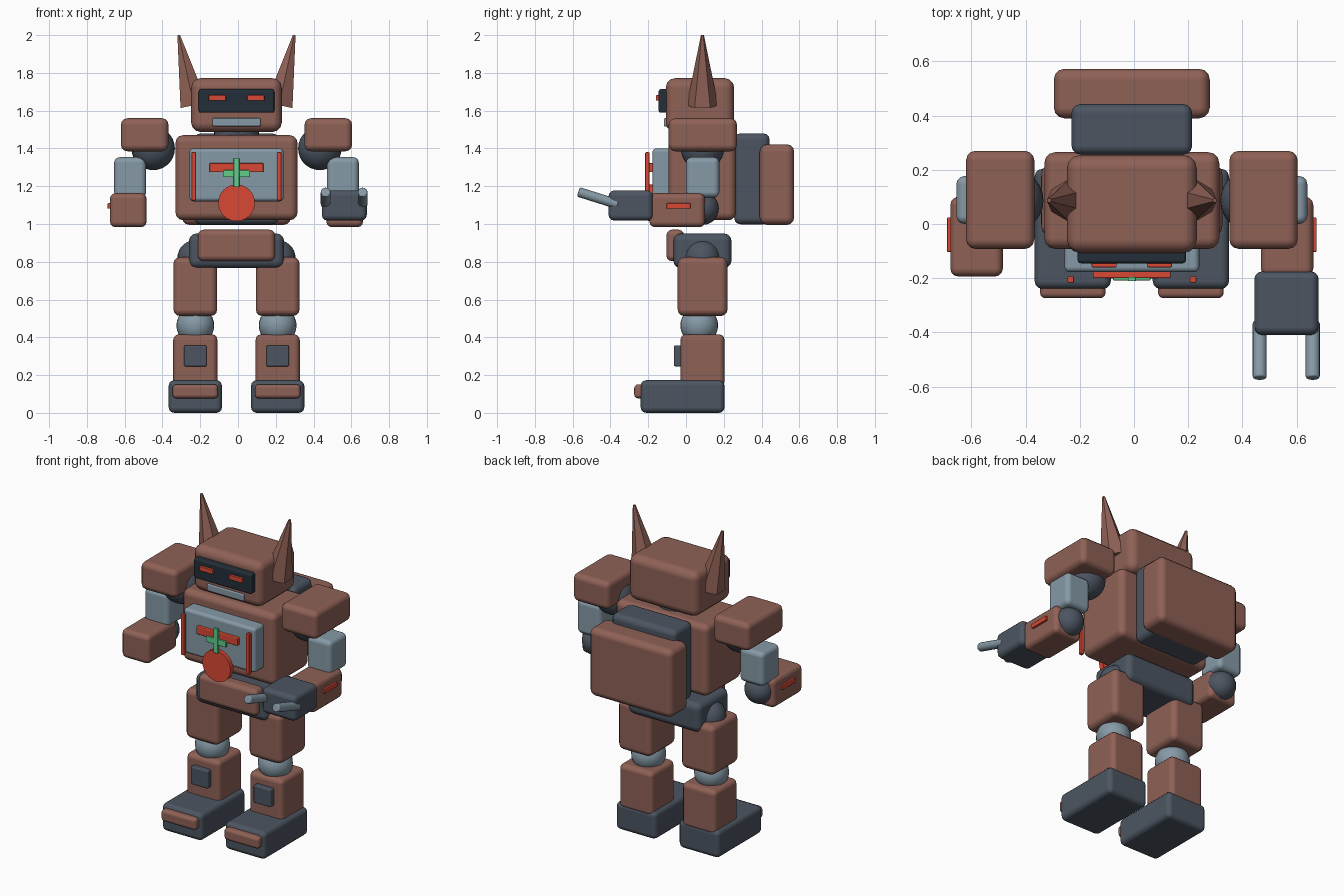
import bpy, bmesh, math
from mathutils import Vector

if "Cube" in bpy.data.objects:
    bpy.data.objects.remove(bpy.data.objects["Cube"])

C = -0.008   # x of the body's mirror plane
CY = 0.087   # y of the main joint axis


def material(name, rgb):
    lin = [(c / 255 / 12.92) if c < 10 else ((c / 255 + 0.055) / 1.055) ** 2.4 for c in rgb]
    m = bpy.data.materials.new(name)
    m.diffuse_color = (*lin, 1)
    m.use_nodes = True
    m.node_tree.nodes["Principled BSDF"].inputs["Base Color"].default_value = m.diffuse_color
    return m


BROWN = material("brown_armour", (143, 97, 86))
DARK = material("dark_steel", (76, 85, 97))
LIGHT = material("light_steel", (134, 154, 167))
BLACK = material("visor_black", (36, 46, 56))
RED = material("signal_red", (216, 72, 52))
GREEN = material("signal_green", (98, 205, 138))


def finish(bm, name, mat, smooth=True):
    me = bpy.data.meshes.new(name)
    bm.to_mesh(me)
    bm.free()
    for p in me.polygons:
        p.use_smooth = smooth
    me.materials.append(mat)
    ob = bpy.data.objects.new(name, me)
    bpy.context.collection.objects.link(ob)
    return ob


def box(name, mat, x, y, z, bevel=0.035):
    """Rounded box from (min, max) ranges."""
    bm = bmesh.new()
    bmesh.ops.create_cube(bm, size=1)
    for v in bm.verts:
        v.co = [(r[0] + r[1]) / 2 + c * (r[1] - r[0]) for r, c in zip((x, y, z), v.co)]
    ob = finish(bm, name, mat)
    b = ob.modifiers.new("round", 'BEVEL')
    b.width = bevel
    b.segments = 3
    b.harden_normals = True
    return ob


def mid(half, cx=C):
    return (cx - half, cx + half)


def ball(name, mat, co, r):
    bm = bmesh.new()
    bmesh.ops.create_uvsphere(bm, u_segments=24, v_segments=14, radius=r)
    bmesh.ops.translate(bm, verts=bm.verts, vec=co)
    return finish(bm, name, mat)


def rod(name, mat, a, b, r1, r2, sides, bevel=0, smooth=True):
    """Cylinder or cone between two points."""
    a, b = Vector(a), Vector(b)
    d = b - a
    bm = bmesh.new()
    bmesh.ops.create_cone(bm, cap_ends=True, segments=sides, radius1=r1, radius2=r2, depth=d.length)
    rot = Vector((0, 0, 1)).rotation_difference(d.normalized()).to_matrix()
    bmesh.ops.rotate(bm, verts=bm.verts, matrix=rot)
    bmesh.ops.translate(bm, verts=bm.verts, vec=(a + b) / 2)
    ob = finish(bm, name, mat, smooth)
    if bevel:
        m = ob.modifiers.new("round", 'BEVEL')
        m.width = bevel
        m.segments = 2
        m.limit_method = 'ANGLE'
        m.angle_limit = math.radians(50)
        m.harden_normals = True
    elif smooth:
        bpy.ops.object.select_all(action='DESELECT')
        ob.select_set(True)
        bpy.context.view_layer.objects.active = ob
        bpy.ops.object.shade_smooth_by_angle(angle=math.radians(35))
    return ob


# Head
box("head", BROWN, mid(.24), (-.107, .255), (1.487, 1.772), .05)
box("visor", BLACK, mid(.2), (-.145, -.09), (1.589, 1.714), .012)
box("mouth", LIGHT, mid(.127), (-.117, -.08), (1.517, 1.56), .006)
rod("neck", DARK, (C, CY, 1.42), (C, CY, 1.53), .12, .12, 24)

# Torso and chest details
box("torso", BROWN, mid(.323), (-.092, .265), (1.02, 1.47), .04)
box("chest_plate", LIGHT, mid(.249), (-.178, -.07), (1.12, 1.4), .02)
box("chest_bar", RED, mid(.143), (-.2, -.17), (1.274, 1.322), .005)
box("cross_upright", GREEN, mid(.015), (-.211, -.195), (1.195, 1.348), .003)
box("cross_arm", GREEN, mid(.069), (-.208, -.195), (1.248, 1.285), .003)
rod("chest_disc", RED, (C, -.17, 1.112), (C, -.202, 1.112), .097, .097, 32)

# Backpack
box("backpack_mount", DARK, mid(.223), (.255, .443), (.998, 1.48))
box("backpack", BROWN, mid(.288), (.39, .573), (.995, 1.422), .04)

# Pelvis
box("pelvis", DARK, mid(.252), (-.067, .241), (.766, .95), .04)
box("belt_plate", BROWN, mid(.204), (-.104, -.01), (.803, .97), .03)

for side, s in (("left", -1), ("right", 1)):
    def at(x, half):
        return mid(half, C + s * x)

    def part(name, *args):
        return box(side + "_" + name, *args)

    # Ears, eyes and chest strips
    rod(side + "_ear", BROWN, (C + s * .226, CY, 1.629), (C + s * .306, CY, 2.0),
        .083, .008, 6, smooth=False)
    part("eye", RED, at(.102, .046), (-.16, -.135), (1.653, 1.682), .004)
    part("chest_strip", RED, at(.226, .012), (-.216, -.194), (1.125, 1.38), .004)

    # Arms
    ball(side + "_shoulder", DARK, (C + s * .441, CY, 1.4), .115)
    part("shoulder_pad", BROWN, at(.486, .126), (-.092, .27), (1.385, 1.56), .035)
    part("upper_arm", LIGHT, at(.563, .085), (0, .177), (1.14, 1.354), .03)
    ball(side + "_elbow", DARK, (C + s * .563, CY, 1.082), .087)
    part("forearm", BROWN, at(.573, .097), (-.194, .1), (.983, 1.163), .03)
    part("forearm_light", RED, at(.67, .012), (-.103, .024), (1.081, 1.11), .004)

    # Legs
    ball(side + "_hip", DARK, (C + s * .218, CY, .82), .095)
    part("thigh", BROWN, at(.218, .116), (-.044, .22), (.513, .824), .035)
    ball(side + "_knee", LIGHT, (C + s * .218, .07, .463), .1)
    part("shin", BROWN, at(.218, .117), (-.03, .204), (.14, .416), .03)
    part("shin_plate", DARK, at(.218, .06), (-.064, -.01), (.246, .357), .008)
    part("foot", DARK, at(.218, .141), (-.24, .204), (0, .173), .03)
    part("toe", BROWN, at(.218, .121), (-.274, -.2), (.077, .151), .02)

# Gripper on the right forearm
box("gripper_base", DARK, mid(.119, .563), (-.41, -.175), (1.018, 1.178), .03)
for i, s in enumerate((-1, 1)):
    x = .562 + s * .098
    rod("gripper_prong_%d" % (i + 1), LIGHT, (x, -.36, 1.104), (x, -.57, 1.17),
        .026, .026, 16, bevel=.008)
